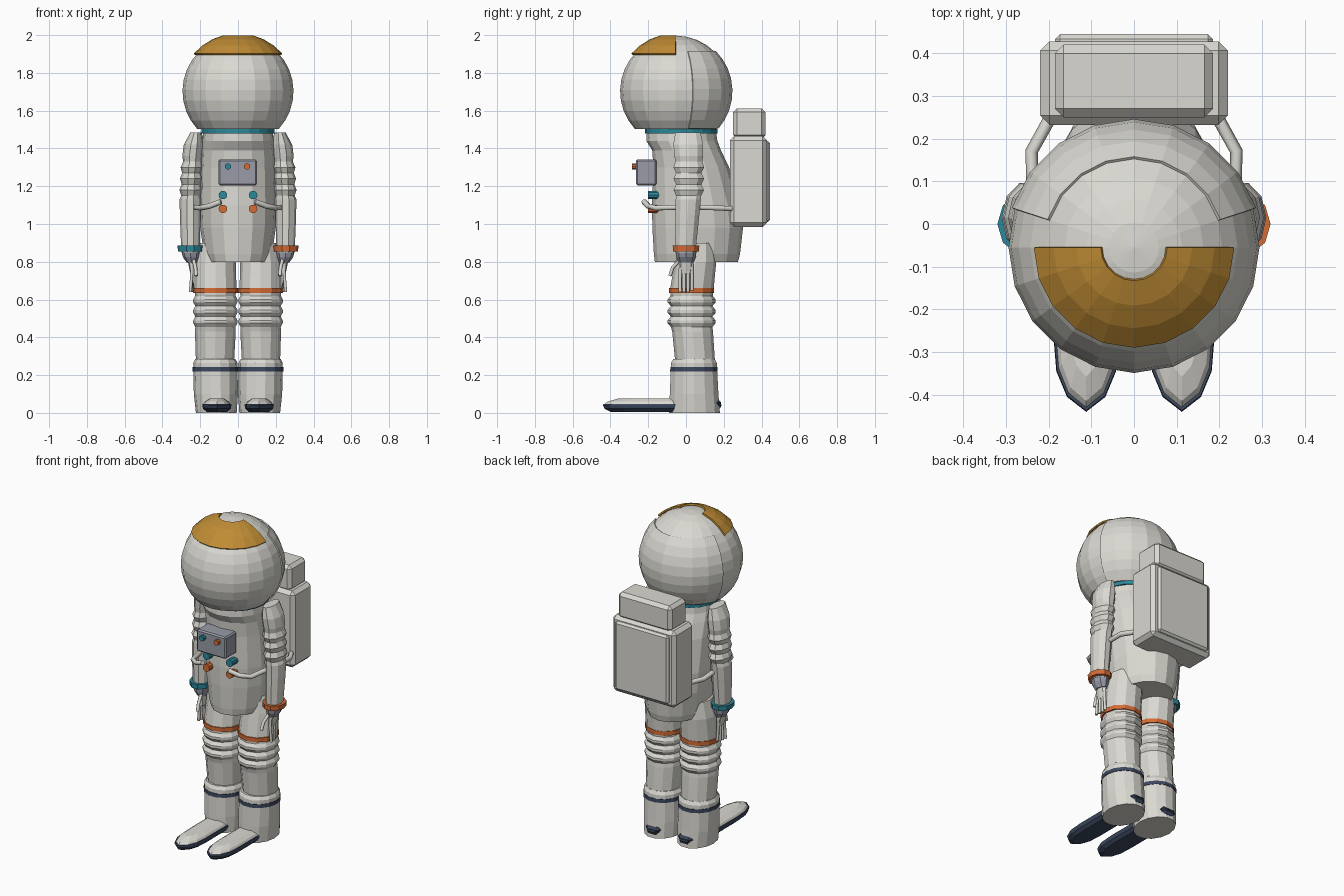
import bpy, bmesh, math
from mathutils import Vector

if "Cube" in bpy.data.objects:
    bpy.data.objects.remove(bpy.data.objects["Cube"])

def mat(name, r, g, b):
    m = bpy.data.materials.new(name)
    m.diffuse_color = (r, g, b, 1)
    m.use_nodes = True
    m.node_tree.nodes["Principled BSDF"].inputs["Base Color"].default_value = m.diffuse_color
    return m

WHITE = mat("suit_white", .70, .69, .64)
GOLD = mat("visor_gold", .52, .26, .035)
ORANGE = mat("orange_trim", .66, .15, .035)
TEAL = mat("teal_trim", .025, .25, .33)
NAVY = mat("navy_sole", .045, .065, .115)
GREY = mat("panel_grey", .32, .33, .39)

def finish(bm, name, m, recalc=True):
    if recalc:
        bmesh.ops.recalc_face_normals(bm, faces=bm.faces)
    me = bpy.data.meshes.new(name)
    bm.to_mesh(me)
    bm.free()
    me.materials.append(m)
    ob = bpy.data.objects.new(name, me)
    bpy.context.scene.collection.objects.link(ob)
    return ob

def loft(name, rings, n, m, phase=0.0):
    """Closed stack of ellipses: (z, cx, cy, rx, ry)."""
    bm = bmesh.new()
    loops = []
    for z, cx, cy, rx, ry in rings:
        loops.append([bm.verts.new((cx + rx * math.cos(phase + math.tau * i / n),
                                    cy + ry * math.sin(phase + math.tau * i / n), z))
                      for i in range(n)])
    for a, b in zip(loops, loops[1:]):
        for i in range(n):
            j = (i + 1) % n
            bm.faces.new((a[i], a[j], b[j], b[i]))
    bm.faces.new(loops[0][::-1])
    bm.faces.new(loops[-1])
    return finish(bm, name, m)

def dome_patch(name, center, r, az, el, na, ne, m, thick):
    """Part of a sphere between two azimuths and two elevations."""
    bm = bmesh.new()
    rows = []
    for k in range(ne + 1):
        e = math.radians(el[0] + (el[1] - el[0]) * k / ne)
        row = []
        for i in range(na + 1):
            a = math.radians(az[0] + (az[1] - az[0]) * i / na)
            d = Vector((math.cos(a) * math.cos(e), math.sin(a) * math.cos(e), math.sin(e)))
            row.append(bm.verts.new(Vector(center) + r * d))
        rows.append(row)
    for a, b in zip(rows, rows[1:]):
        for i in range(na):
            bm.faces.new((a[i], a[i + 1], b[i + 1], b[i]))
    ob = finish(bm, name, m, False)
    s = ob.modifiers.new("thickness", "SOLIDIFY")
    s.thickness, s.offset = thick, -1
    return ob

def box(name, lo, hi, m, bevel=0.0):
    bm = bmesh.new()
    bmesh.ops.create_cube(bm, size=1)
    for v in bm.verts:
        v.co = [lo[i] + (v.co[i] + .5) * (hi[i] - lo[i]) for i in range(3)]
    ob = finish(bm, name, m)
    if bevel:
        b = ob.modifiers.new("bevel", "BEVEL")
        b.width, b.segments = bevel, 1
    return ob

def tube(name, pts, r, m):
    cu = bpy.data.curves.new(name, "CURVE")
    cu.dimensions = "3D"
    cu.bevel_depth, cu.bevel_resolution, cu.use_fill_caps = r, 1, True
    sp = cu.splines.new("POLY")
    sp.points.add(len(pts) - 1)
    for p, co in zip(sp.points, pts):
        p.co = (*co, 1)
    cu.materials.append(m)
    ob = bpy.data.objects.new(name, cu)
    bpy.context.scene.collection.objects.link(ob)
    return ob

def knob(name, x, z, y0, y1, r, m):
    tube_ob = loft(name, [(0, 0, 0, r, r), (y1 - y0, 0, 0, r, r)], 10, m)
    tube_ob.rotation_euler = (math.radians(90), 0, 0)
    tube_ob.location = (x, y1, z)

# Helmet bubble, rear shell and raised visor
C = (0, -.055, 1.703)
els = [math.radians(-43 + 132.5 * k / 12) for k in range(13)]
loft("helmet_bubble", [(C[2] + .294 * math.sin(e), 0, C[1], .294 * math.cos(e), .294 * math.cos(e))
                       for e in els], 20, WHITE)
dome_patch("helmet_rear_shell", C, .301, (18, 162), (-41, 45), 8, 8, WHITE, .015)
dome_patch("visor", (0, C[1], 1.698), .311, (180, 360), (41, 75.5), 10, 3, GOLD, .01)

# Torso and neck ring
loft("torso", [(.80, 0, .055, .165, .22), (.84, 0, .058, .18, .228), (.98, 0, .062, .20, .24),
               (1.10, 0, .055, .205, .235), (1.30, 0, .028, .20, .20), (1.39, 0, .003, .195, .182),
               (1.44, 0, -.022, .188, .188), (1.52, 0, -.025, .18, .18)], 16, WHITE)
loft("neck_ring", [(1.48, 0, -.026, .192, .192), (1.503, 0, -.026, .192, .192)], 20, TEAL)

# Backpack
box("backpack_body", (-.22, .232, .985), (.22, .428, 1.465), WHITE, .022)
box("backpack_rear_panel", (-.185, .40, 1.01), (.185, .445, 1.44), WHITE, .012)
box("backpack_top_unit", (-.185, .25, 1.45), (.185, .42, 1.612), WHITE, .02)

# Chest control box with knobs
box("chest_box", (-.103, -.265, 1.205), (.1, -.155, 1.342), GREY, .008)
for x, m in ((-.053, TEAL), (.048, ORANGE)):
    knob("box_knob", x, 1.305, -.287, -.255, .017, m)

for s, side, cuff in ((-1, "left", TEAL), (1, "right", ORANGE)):
    # Hose connectors and hoses
    knob(side + "_upper_connector", s * .08, 1.153, -.202, -.14, .023, TEAL)
    knob(side + "_lower_connector", s * .08, 1.08, -.202, -.14, .023, ORANGE)
    tube(side + "_hose", [(s * .19, .26, 1.08), (s * .24, .17, 1.085), (s * .235, .02, 1.09),
                          (s * .20, -.16, 1.085), (s * .15, -.20, 1.095), (s * .09, -.222, 1.118)],
         .015, WHITE)

    # Arm with elbow bellows
    arm = [(.85, .252, -.002, .048, .056), (.90, .252, 0, .05, .058), (1.05, .253, .008, .055, .066),
           (1.13, .252, .012, .057, .07)]
    for k in range(3):
        z = 1.15 + k * .06
        arm += [(z, .25 - k * .002, .014, .05, .07), (z + .03, .25 - k * .003, .015, .06, .085)]
    arm += [(1.33, .24, .015, .05, .075), (1.36, .24, .015, .055, .08), (1.42, .233, .012, .054, .083),
            (1.485, .222, .01, .03, .07)]
    loft(side + "_arm", [(z, s * x, y, a, b) for z, x, y, a, b in arm], 10, WHITE)
    loft(side + "_cuff", [(.855, s * .253, 0, .065, .072), (.885, s * .253, 0, .067, .074)], 10, cuff)

    # Glove and fingers
    loft(side + "_glove", [(.795, s * .245, 0, .026, .04), (.825, s * .25, 0, .042, .052),
                           (.86, s * .252, 0, .05, .056)], 8, GREY)
    loft(side + "_palm", [(.735, s * .238, 0, .014, .034), (.80, s * .245, 0, .02, .038)], 8, WHITE)
    for k, y in enumerate((-.028, -.009, .010, .029)):
        tube(side + "_finger", [(s * .243, y, .80), (s * .245, y * 1.1, .73),
                                (s * (.252 - .004 * k), y * 1.1, .64 + .008 * (k == 3))], .009, WHITE)
    tube(side + "_thumb", [(s * .235, -.03, .81), (s * .225, -.07, .77), (s * .222, -.085, .725)],
         .010, WHITE)

    # Leg with knee bellows
    leg = [(.25, .122, .05, .10, .105), (.43, .12, .035, .108, .108)]
    for k in range(3):
        z = .455 + k * .055
        leg += [(z, .12, .03, .106, .11), (z + .02, .12, .03, .117, .127), (z + .035, .12, .03, .117, .127)]
    leg += [(.62, .12, .03, .107, .112), (.66, .12, .032, .112, .115), (.80, .12, .05, .108, .11),
            (.90, .115, .055, .09, .10)]
    loft(side + "_leg", [(z, s * x, y, a, b) for z, x, y, a, b in leg], 12, WHITE)
    loft(side + "_thigh_band", [(.634, s * .12, .03, .119, .119), (.66, s * .12, .03, .119, .119)],
         12, ORANGE)

    # Boot shaft
    loft(side + "_boot", [(0, s * .115, .045, .108, .138), (.10, s * .117, .043, .117, .132),
                          (.265, s * .12, .042, .117, .124), (.285, s * .12, .042, .106, .112)], 14, WHITE)
    loft(side + "_boot_band", [(.22, s * .12, .042, .12, .129), (.242, s * .12, .042, .12, .128)], 14, NAVY)

    # Shoe: pointed hull, lower part dark
    def hull(name, layers, m):
        bm = bmesh.new()
        plan = [(0, -.44), (.045, -.405), (.07, -.345), (.077, -.26), (.077, .08), (.055, .15), (.025, .188)]
        plan += [(-x, y) for x, y in reversed(plan[1:])]
        loops = [[bm.verts.new((s * .112 + x * w, -.125 + (y + .125) * l, z)) for x, y in plan]
                 for z, w, l in layers]
        for a, b in zip(loops, loops[1:]):
            for i in range(len(plan)):
                j = (i + 1) % len(plan)
                bm.faces.new((a[i], a[j], b[j], b[i]))
        bm.faces.new(loops[0])
        bm.faces.new(loops[-1])
        return finish(bm, name, m)
    hull(side + "_sole", [(.006, .72, .87), (.022, .95, .97), (.04, 1.0, 1.0), (.048, .98, .99)], NAVY)
    hull(side + "_shoe_upper", [(.044, .95, .98), (.06, .82, .92), (.076, .5, .74)], WHITE)
    # Raised dark heel guard
    box(side + "_heel_guard", (s * .112 - .05, .12, .03), (s * .112 + .05, .186, .075), NAVY, .02)
